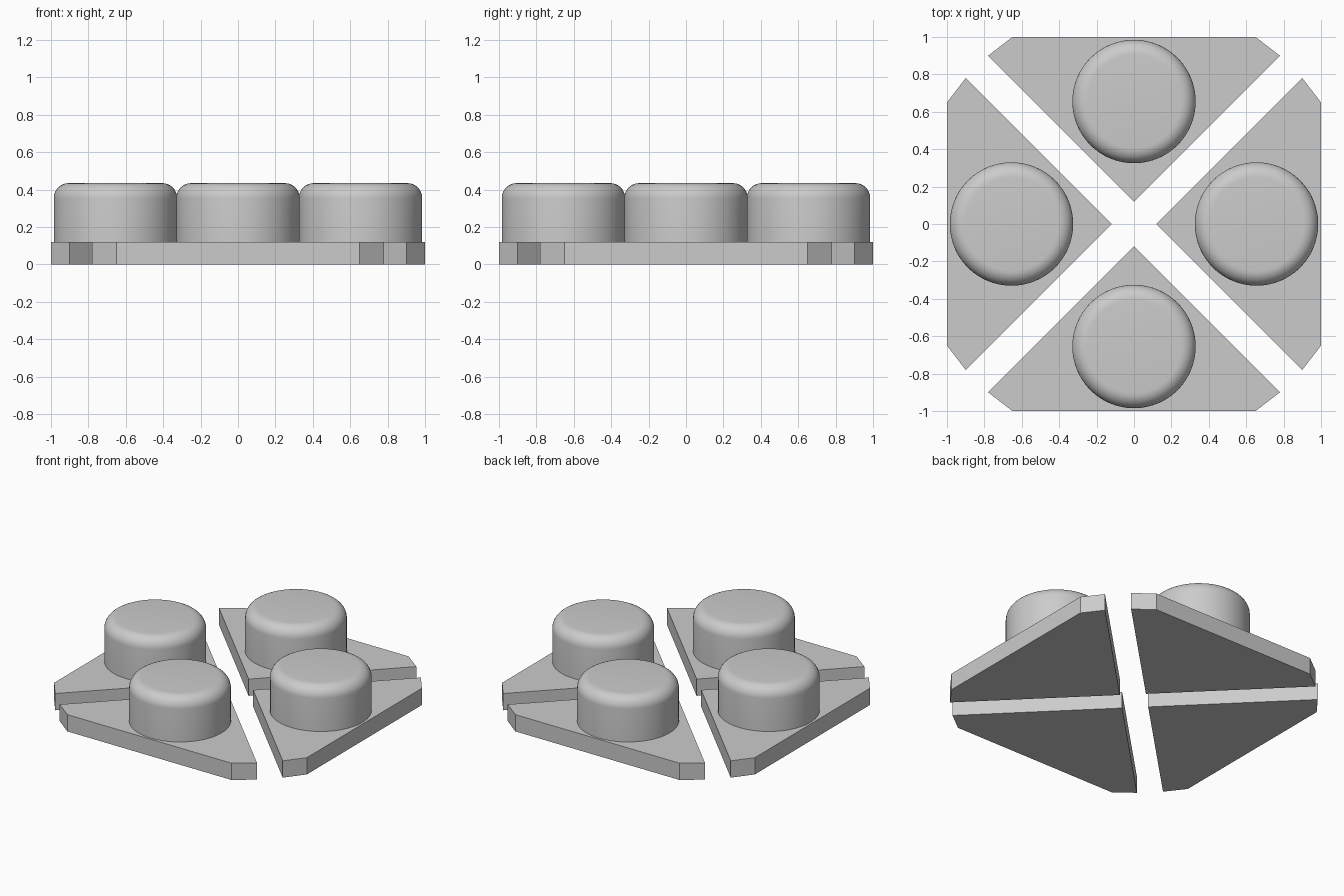
import bpy, bmesh, math
from mathutils import Matrix

cube = bpy.data.objects.get("Cube")
if cube:
    bpy.data.objects.remove(cube, do_unlink=True)

grey = bpy.data.materials.new("light_grey")
grey.use_nodes = True
COLOUR = (0.6, 0.6, 0.6, 1)
grey.diffuse_color = COLOUR
grey.node_tree.nodes["Principled BSDF"].inputs["Base Color"].default_value = COLOUR

PLATE_TOP, BUTTON_TOP = 0.12, 0.435
RADIUS, CENTRE, ROUND = 0.33, 0.655, 0.08


def add_object(name, bm, turn):
    bmesh.ops.recalc_face_normals(bm, faces=bm.faces)
    bm.transform(Matrix.Rotation(turn, 4, "Z"))
    mesh = bpy.data.meshes.new(name)
    bm.to_mesh(mesh)
    bm.free()
    mesh.materials.append(grey)
    obj = bpy.data.objects.new(name, mesh)
    bpy.context.collection.objects.link(obj)
    return obj


def plate(name, turn):
    # Triangular slab with clipped outer corners
    half = [(0.65, -1), (0.78, -0.9)]
    outline = half + [(0, -0.12)] + [(-x, y) for x, y in reversed(half)]
    bm = bmesh.new()
    face = bm.faces.new([bm.verts.new((x, y, 0)) for x, y in outline])
    side = bmesh.ops.extrude_face_region(bm, geom=[face], use_keep_orig=True)
    top = [v for v in side["geom"] if isinstance(v, bmesh.types.BMVert)]
    bmesh.ops.translate(bm, verts=top, vec=(0, 0, PLATE_TOP))
    return add_object(name, bm, turn)


def button(name, turn):
    # Round push button with a softened upper rim
    height = BUTTON_TOP - PLATE_TOP
    bm = bmesh.new()
    bmesh.ops.create_cone(bm, cap_ends=True, segments=64, radius1=RADIUS,
                          radius2=RADIUS, depth=height)
    rim = [e for e in bm.edges if all(v.co.z > 0 for v in e.verts)]
    bmesh.ops.bevel(bm, geom=rim, offset=ROUND, segments=8, profile=0.5,
                    affect="EDGES")
    bmesh.ops.translate(bm, verts=bm.verts,
                        vec=(0, -CENTRE, PLATE_TOP + height / 2))
    obj = add_object(name, bm, turn)
    bpy.ops.object.select_all(action="DESELECT")
    obj.select_set(True)
    bpy.context.view_layer.objects.active = obj
    bpy.ops.object.shade_smooth_by_angle(angle=math.radians(30))


# Four identical pads around the centre
for i, side in enumerate(("front", "left", "back", "right")):
    turn = i * math.pi / 2
    plate(side + "_plate", turn)
    button(side + "_button", turn)
